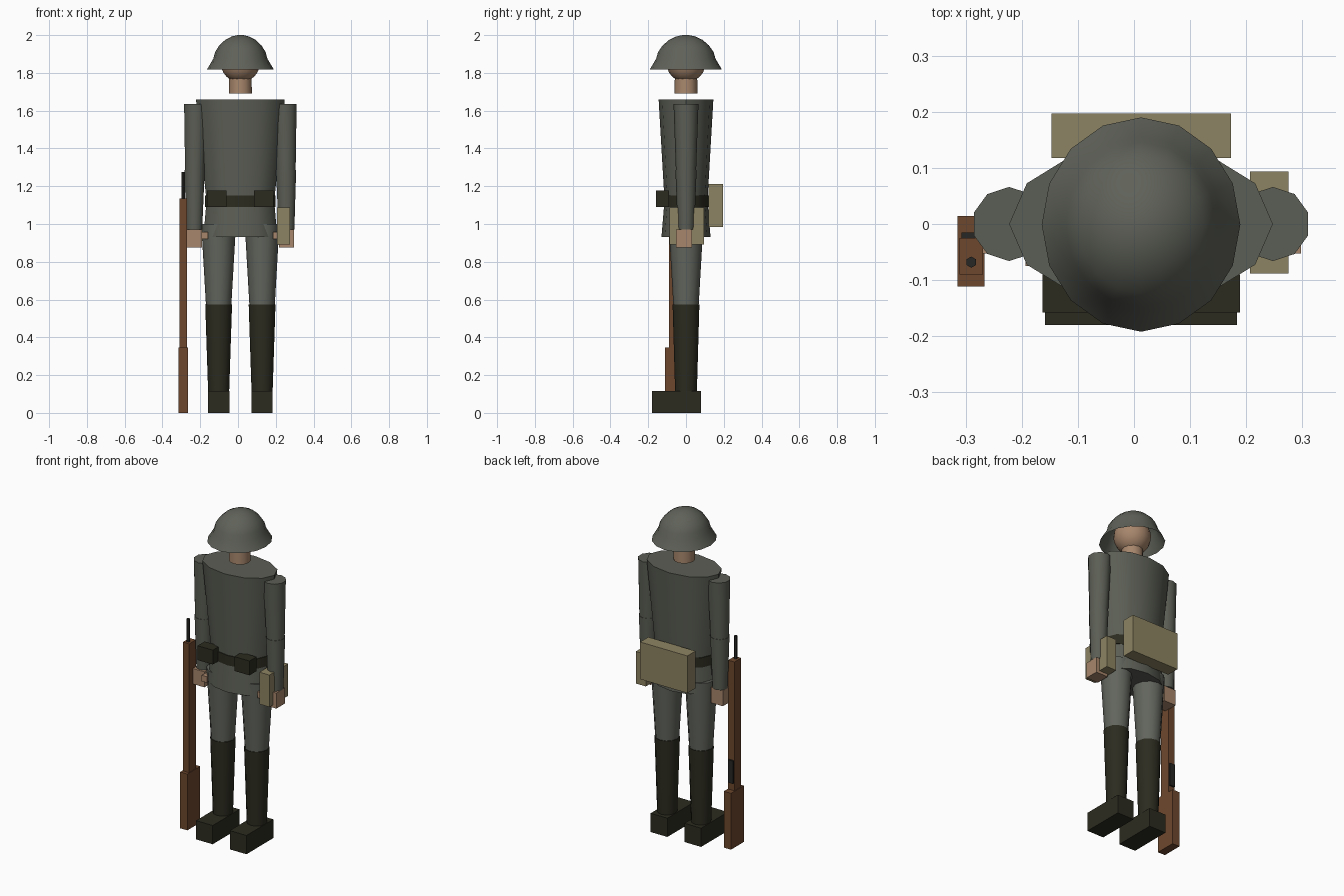
import bpy, bmesh, math
from mathutils import Vector

if "Cube" in bpy.data.objects:
    bpy.data.objects.remove(bpy.data.objects["Cube"])

CX = 0.0125  # body centre line


def mat(name, rgb):
    m = bpy.data.materials.new(name)
    m.diffuse_color = (*rgb, 1)
    m.use_nodes = True
    m.node_tree.nodes["Principled BSDF"].inputs["Base Color"].default_value = m.diffuse_color
    return m


TUNIC = mat("tunic grey green", (0.105, 0.112, 0.09))
TROUSER = mat("trouser grey", (0.122, 0.13, 0.11))
HELMET = mat("helmet grey", (0.115, 0.122, 0.10))
SKIN = mat("skin", (0.39, 0.24, 0.15))
TAN = mat("tan canvas", (0.27, 0.23, 0.125))
WOOD = mat("wood", (0.155, 0.065, 0.027))
LEATHER = mat("dark leather", (0.025, 0.024, 0.014))
METAL = mat("gun metal", (0.02, 0.02, 0.018))


def finish(bm, name, material, smooth=None):
    bmesh.ops.recalc_face_normals(bm, faces=bm.faces)
    me = bpy.data.meshes.new(name)
    bm.to_mesh(me)
    bm.free()
    me.materials.append(material)
    ob = bpy.data.objects.new(name, me)
    bpy.context.collection.objects.link(ob)
    if smooth:
        bpy.ops.object.select_all(action='DESELECT')
        ob.select_set(True)
        bpy.context.view_layer.objects.active = ob
        bpy.ops.object.shade_smooth_by_angle(angle=math.radians(smooth))
    return ob


def box(name, x, y, z, material):
    """Box from (min, max) ranges."""
    bm = bmesh.new()
    bmesh.ops.create_cube(bm, size=1)
    for v in bm.verts:
        v.co = Vector([(r[0] + r[1]) / 2 + c * (r[1] - r[0])
                       for r, c in zip((x, y, z), v.co)])
    return finish(bm, name, material)


def loft(name, rings, material, sides=12, caps=(True, True), smooth=40, start=math.pi / 2):
    """Elliptical rings (x, y, z, rx, ry) joined from bottom to top."""
    bm = bmesh.new()
    loops = []
    for x, y, z, rx, ry in rings:
        loops.append([bm.verts.new((x + rx * math.cos(start + math.tau * i / sides),
                                    y + ry * math.sin(start + math.tau * i / sides), z))
                      for i in range(sides)])
    for a, b in zip(loops, loops[1:]):
        for i in range(sides):
            j = (i + 1) % sides
            bm.faces.new((a[i], a[j], b[j], b[i]))
    if caps[0]:
        bm.faces.new(loops[0][::-1])
    if caps[1]:
        bm.faces.new(loops[-1])
    return finish(bm, name, material, smooth)


# Helmet: open shell with flared brim
helmet_profile = [(1.818, .177, .191), (1.875, .143, .157), (1.91, .134, .147),
                  (1.945, .112, .123), (1.975, .08, .088), (1.993, .045, .05), (2.0, .015, .016)]
loft("helmet", [(CX, -.001, z, rx, ry) for z, rx, ry in helmet_profile],
     HELMET, sides=16, caps=(False, True), smooth=50, start=-math.pi / 2)

# Head and neck
bm = bmesh.new()
bmesh.ops.create_uvsphere(bm, u_segments=16, v_segments=12, radius=.104)
bmesh.ops.translate(bm, verts=bm.verts, vec=(CX, 0, 1.854))
finish(bm, "head", SKIN, 60)
loft("neck", [(CX, 0, 1.69, .061, .061), (CX, 0, 1.79, .059, .059)], SKIN)

# Tunic body and skirt, belt
loft("tunic_body", [(CX, 0, 1.11, .178, .113), (CX, 0, 1.66, .235, .145)], TUNIC)
loft("tunic_skirt", [(CX, 0, .93, .196, .13), (CX, 0, 1.11, .18, .115)], TUNIC)
loft("belt", [(CX, 0, 1.09, .187, .12), (CX, 0, 1.15, .187, .12)], LEATHER)

# Limbs, mirrored about the body centre line
for s, side in ((-1, "right"), (1, "left")):
    def rng(a, b):
        return tuple(sorted((CX + s * a, CX + s * b)))
    ax, lx = CX + s * .235, CX + s * .115
    ex, wx = CX + s * .242, CX + s * .244
    loft(side + "_upper_arm", [(ex, 0, 1.27, .053, .053), (ax, 0, 1.635, .066, .066)],
         TUNIC, sides=10)
    loft(side + "_forearm", [(wx, 0, .97, .044, .044), (ex, 0, 1.285, .056, .056)],
         TUNIC, sides=10)
    box(side + "_hand", rng(.204, .285), (-.053, .032), (.875, .97), SKIN)
    box(side + "_thumb", rng(.172, .206), (-.075, -.03), (.92, .957), SKIN)
    loft(side + "_trouser_leg", [(lx, 0, .55, .066, .066), (lx, 0, 1.0, .092, .092)], TROUSER)
    loft(side + "_boot_shaft", [(lx, 0, .09, .055, .057), (lx, 0, .575, .071, .071)], LEATHER)
    box(side + "_boot_foot", rng(.058, .171), (-.18, .08), (0, .115), LEATHER)
    box(side + "_ammo_pouch", rng(.073, .176), (-.158, -.09), (1.09, 1.178), LEATHER)

# Packs
box("side_canister", (.207, .275), (-.088, .094), (.892, 1.088), TAN)
box("back_bag", (-.147, .173), (.118, .197), (.985, 1.213), TAN)

# Rifle standing beside the right hand
box("rifle_butt", (-.315, -.266), (-.111, .014), (0, .345), WOOD)
box("rifle_stock", (-.311, -.269), (-.09, -.025), (.34, 1.135), WOOD)
box("rifle_magazine", (-.307, -.273), (-.05, -.015), (.39, .53), METAL)
loft("rifle_barrel", [(-.29, -.068, 1.0, .01, .01), (-.29, -.068, 1.275, .01, .01)],
     METAL, sides=6)
